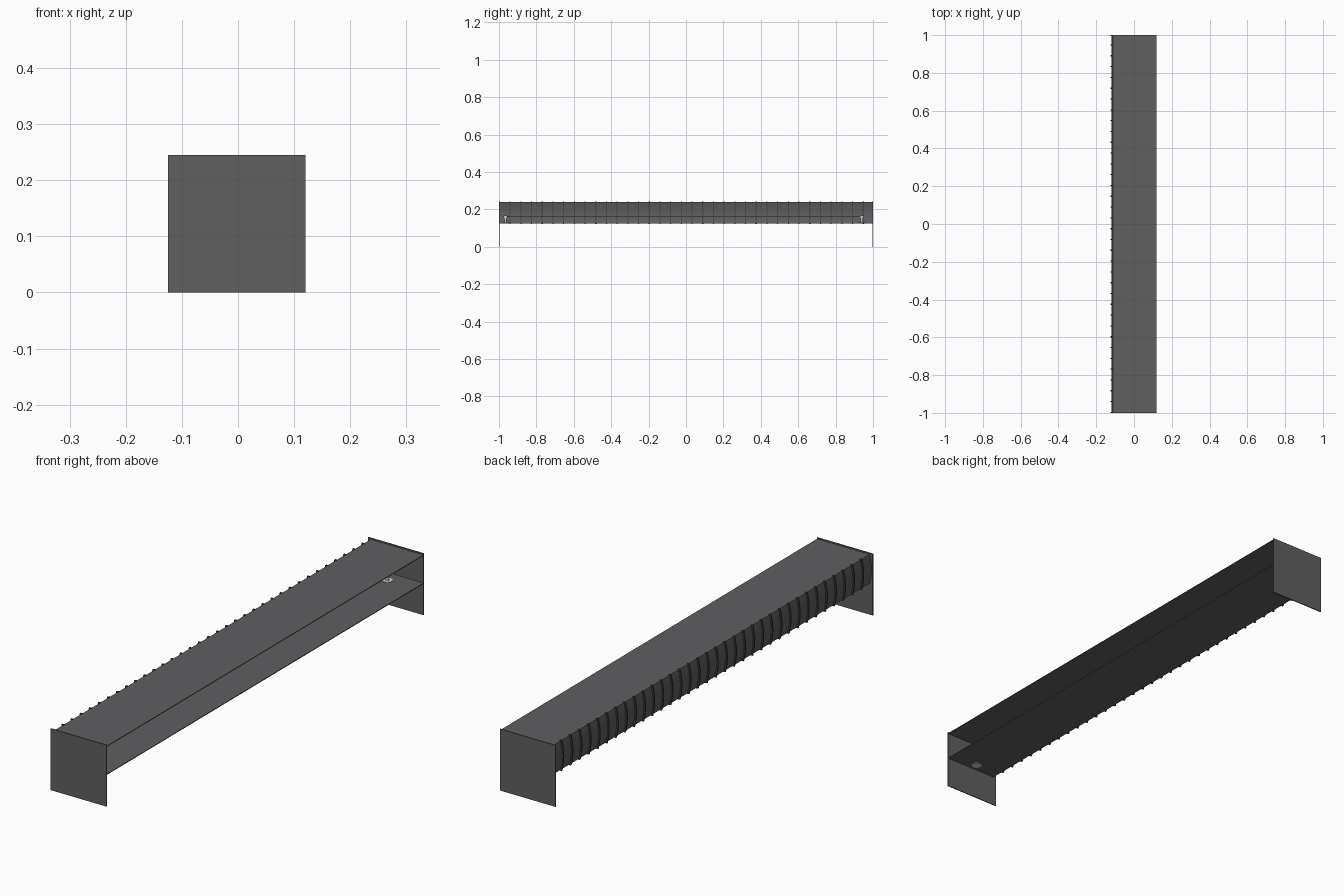
import bpy, bmesh, math

if "Cube" in bpy.data.objects:
    bpy.data.objects.remove(bpy.data.objects["Cube"])

def mat(name, c):
    m = bpy.data.materials.new(name)
    m.diffuse_color = (c[0], c[1], c[2], 1)
    m.use_nodes = True
    m.node_tree.nodes["Principled BSDF"].inputs["Base Color"].default_value = m.diffuse_color
    return m

GREY = mat("dark grey", (0.115, 0.115, 0.12))
RIB = mat("rib grey", (0.07, 0.07, 0.073))
PALE = mat("pale grey", (0.6, 0.6, 0.6))

def finish(name, bm, m):
    bmesh.ops.recalc_face_normals(bm, faces=bm.faces)
    me = bpy.data.meshes.new(name)
    bm.to_mesh(me)
    bm.free()
    me.materials.append(m)
    ob = bpy.data.objects.new(name, me)
    bpy.context.collection.objects.link(ob)
    return ob

def box(name, lo, hi, m):
    bm = bmesh.new()
    bmesh.ops.create_cube(bm, size=1)
    for v in bm.verts:
        v.co = [(lo[i] + hi[i]) / 2 + v.co[i] * (hi[i] - lo[i]) for i in range(3)]
    return finish(name, bm, m)

def bowed(name, y0, y1, z0, z1, x_edge, bow, thick, m, n=10):
    """Strip bowed outwards towards -x, extruded along y."""
    outer, inner = [], []
    for i in range(n + 1):
        t = i / n
        x = x_edge - bow * math.sin(math.pi * t)
        z = z0 + (z1 - z0) * t
        outer.append((x, z))
        inner.append((x + thick, z))
    bm = bmesh.new()
    rings = [[bm.verts.new((x, y, z)) for x, z in outer + inner[::-1]] for y in (y0, y1)]
    k = len(rings[0])
    for i in range(k):
        j = (i + 1) % k
        bm.faces.new((rings[0][i], rings[0][j], rings[1][j], rings[1][i]))
    for r in rings:
        for i in range(n):
            bm.faces.new((r[i], r[i + 1], r[k - 2 - i], r[k - 1 - i]))
    return finish(name, bm, m)

def cylinder(name, r1, r2, depth, loc, m, axis="Z", seg=20):
    bpy.ops.mesh.primitive_cone_add(vertices=seg, radius1=r1, radius2=r2, depth=depth, location=loc,
                                    rotation=(math.pi / 2 if axis == "Y" else 0, 0, 0))
    ob = bpy.context.object
    ob.name = name
    ob.data.materials.append(m)
    bpy.ops.object.shade_smooth_by_angle()

# End plates
for name, a, b in (("front_end_plate", -1, -0.996), ("back_end_plate", 0.996, 1)):
    box(name, (-0.125, a, 0), (0.12, b, 0.245), GREY)

# Top panel and lower shelf
box("top_panel", (-0.112, -0.997, 0.237), (0.12, 0.997, 0.24), GREY)
box("lower_shelf", (-0.112, -0.997, 0.125), (0.12, 0.997, 0.128), GREY)

# Bowed back wall with evenly spaced ribs
bowed("back_wall", -0.997, 0.997, 0.125, 0.24, -0.112, 0.008, 0.002, GREY)
for i in range(34):
    y = -0.94 + i * 0.0572
    bowed("wall_rib", y - 0.003, y + 0.003, 0.122, 0.243, -0.117, 0.008, 0.0085, RIB)

# End fittings with discs beneath the shelf, and a fine wire between them
for side, y in (("front", -0.965), ("back", 0.94)):
    cylinder(side + "_fitting_disc", 0.02, 0.02, 0.006, (0, y, 0.1265), PALE)
    cylinder(side + "_fitting_stem", 0.006, 0.008, 0.03, (0, y, 0.143), PALE)
    cylinder(side + "_fitting_cap", 0.011, 0.011, 0.014, (0, y, 0.16), PALE)
cylinder("wire", 0.001, 0.001, 1.905, (0, -0.0125, 0.164), PALE, "Y", 6)
